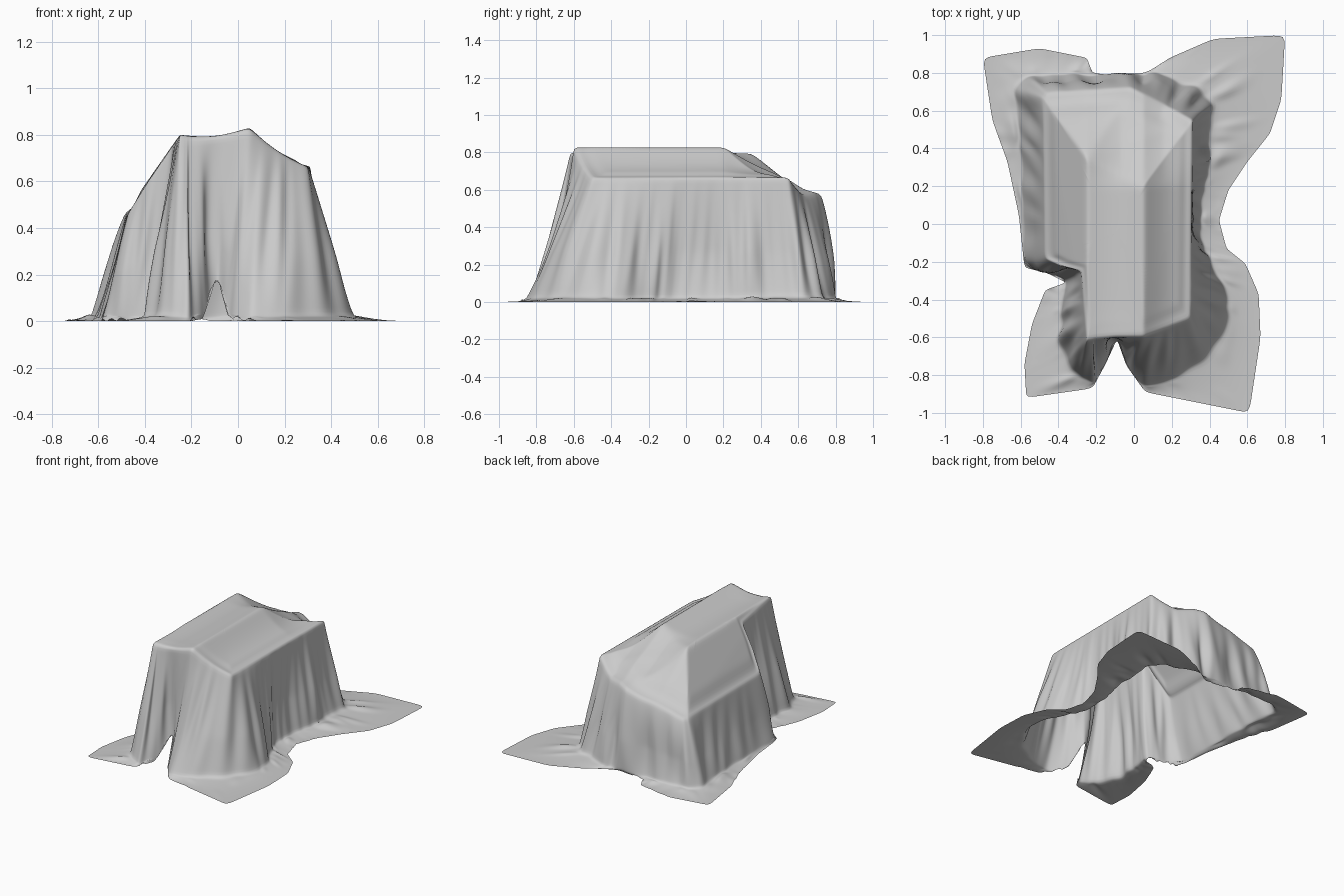
import bpy, bmesh, math
from mathutils import Vector, noise
from mathutils.bvhtree import BVHTree

default_cube = bpy.data.objects.get("Cube")
if default_cube:
    bpy.data.objects.remove(default_cube, do_unlink=True)

ROWS = 34             # control rows around the cloth
STEPS = 12            # spokes per control row
COUNT = ROWS * STEPS
TOP_RINGS, WALL_RINGS, FLOOR_RINGS = 34, 34, 16


def clamp(value):
    return max(0.0, min(1.0, value))


def track(keys, passes):
    """Closed loop of points, interpolated between keyed rows and softened."""
    rows = sorted(keys)
    points = []
    for start, end in zip(rows, rows[1:] + [ROWS + rows[0]]):
        a, b = Vector(keys[start]) / 100, Vector(keys[end % ROWS]) / 100
        total = (end - start) * STEPS
        points += [a.lerp(b, i / total) for i in range(total)]
    for _ in range(passes):
        points = [(points[i - 1] + points[i] * 2 + points[(i + 1) % COUNT]) / 4
                  for i in range(COUNT)]
    return points


# Upper edge, where the cloth turns down from the hidden boxes
rim = track({0: (-9, -60, 81), 1: (5, -60, 83), 4: (30, -50, 67),
             13: (31, 55, 67), 15: (16, 63, 60), 17: (-2, 72, 59),
             20: (-46, 69, 47), 21: (-48, 66, 47), 25: (-47, -18, 47),
             26: (-39, -22, 60), 27: (-28, -25, 76),
             31: (-25, -62, 80), 33: (-20, -61, 80)}, 2)

# Line where the wall meets the ground, lifted at the front gap
foot = track({0: (-9, -61, 19), 1: (-4, -73, 3), 2: (5, -87, 2),
              3: (22, -80, 2), 4: (40, -68, 2), 5: (51, -48, 2),
              6: (47, -33, 2), 7: (40, -20, 2), 8: (36, -9, 2),
              9: (36, 3, 2), 11: (39, 34, 2), 13: (42, 60, 2),
              14: (37, 71, 2), 16: (9, 80, 2), 17: (-2, 79, 2),
              19: (-35, 80, 2), 20: (-51, 80, 2), 21: (-63, 73, 2),
              22: (-61, 53, 2), 23: (-59, 35, 2), 25: (-58, -21, 2),
              26: (-46, -25, 2), 27: (-36, -29, 2), 29: (-38, -50, 2),
              30: (-39, -65, 2), 31: (-33, -77, 2), 32: (-22, -84, 2),
              33: (-15, -73, 3)}, 8)

# Free edge of the cloth
hem = track({0: (-9, -61, 19), 1: (-4, -75, 1), 2: (6, -89, 0),
             4: (61, -100, 0), 5: (67, -60, 0), 6: (66, -37, 0),
             7: (59, -21, 0), 8: (49, -13, 0), 9: (45, 2, 0),
             10: (50, 18, 0), 11: (60, 33, 0), 12: (72, 48, 0),
             13: (78, 66, 0), 14: (80, 100, 0), 15: (42, 98, 0),
             16: (19, 88, 0), 17: (2, 77, 0), 18: (-22, 80, 0),
             19: (-25, 88, 0), 20: (-50, 93, 0), 21: (-80, 88, 0),
             22: (-75, 55, 0), 23: (-67, 33, 0), 24: (-61, 5, 0),
             25: (-58, -23, 0), 26: (-46, -26, 0), 27: (-36, -31, 0),
             28: (-47, -35, 0), 29: (-54, -53, 0), 30: (-58, -74, 0),
             31: (-57, -92, 0), 32: (-22, -87, 0), 33: (-15, -74, 1)}, 2)

# Hidden supports: the cloth is stretched over their hull
supports = [(5, -60, 83), (5, 20, 83), (-25, -62, 80), (-25, 35, 80),
            (30, -50, 67), (31, 55, 67), (-2, 72, 59), (-48, 66, 47),
            (-47, -18, 47)]
hull = bmesh.new()
for p in supports:
    hull.verts.new(Vector(p) / 100)
bmesh.ops.convex_hull(hull, input=hull.verts)
hull_tree = BVHTree.FromBMesh(hull)
hull.free()


def sag(p):
    """Dip of the cloth between neighbouring ridges and down the back slope."""
    dip = 0.0
    for low, high, depth in ((-0.25, 0.05, 0.022), (0.05, 0.31, 0.026)):
        if low < p.x < high:
            dip = depth * math.sin(math.pi * (p.x - low) / (high - low))
    if 0.2 < p.y < 0.7:
        side = clamp((p.x + 0.27) / 0.2) * clamp((0.31 - p.x) / 0.15)
        dip += 0.035 * side * math.sin(math.pi * (p.y - 0.2) / 0.5)
    return dip


def top_point(edge, t):
    p = Vector((-0.1, -0.05, 0)).lerp(edge, t)
    hit = hull_tree.ray_cast(Vector((p.x, p.y, 2)), Vector((0, 0, -1)))[0]
    p.z = hit.z if hit else edge.z
    p.z += (edge.z - p.z) * clamp((t - 0.85) / 0.15)
    p.z -= sag(p) * (1 - 0.4 * t ** 8)
    return p


def fold(i, tightness, depth):
    """Seamless noise around the cloth."""
    a = math.tau * i / COUNT
    r = tightness * ROWS / math.tau
    return noise.noise(Vector((r * math.cos(a), r * math.sin(a), depth)))


def outward(i):
    d = foot[(i + 6) % COUNT] - foot[i - 6]
    return Vector((d.y, -d.x, 0)).normalized()


def wall_point(i, t):
    edge, base = top_point(rim[i], 1), foot[i]
    p = edge.lerp(base, 0.92 * t + 0.08 * t ** 4)
    p.z = edge.z + (base.z - edge.z) * t
    ripple = 0.03 * fold(i, 0.8, t * 0.5) + 0.03 * fold(i, 2.0, t * 0.7)
    crease = 0.03 * (0.25 - abs(fold(i, 1.3, 4 + t * 0.4)))
    strength = min(1, t * 1.6) * (1 - 0.5 * t ** 6)
    # The back hangs fuller than the other sides
    bulge = 0.02 * clamp((edge.y - 0.6) / 0.08) * math.sin(math.pi * t ** 0.7)
    return p + outward(i) * ((ripple + crease) * strength + bulge)


def floor_point(i, s):
    start = wall_point(i, 1)
    p = start.lerp(hem[i], s)
    spread = (hem[i] - foot[i]).length
    wrinkle = max(0, fold(i, 2.2, 9 + s)) * (1 - s) ** 1.5 * 0.05
    ruffle = max(0, fold(i, 3.5, 14)) * 0.06 * max(0, 1 - spread / 0.15)
    p.z = max(0, start.z + (hem[i].z - start.z) * (1 - (1 - s) ** 2))
    p.z += wrinkle * min(1, 4 * s) + ruffle * s
    return p


# Draped cloth: rings running from the top centre out to the free edge
rings = [[top_point(e, k / TOP_RINGS) for e in rim] for k in range(1, TOP_RINGS)]
rings += [[wall_point(i, k / WALL_RINGS) for i in range(COUNT)]
          for k in range(WALL_RINGS + 1)]
rings += [[floor_point(i, k / FLOOR_RINGS) for i in range(COUNT)]
          for k in range(1, FLOOR_RINGS + 1)]

bm = bmesh.new()
centre = bm.verts.new(top_point(rim[0], 0))
loops = [[bm.verts.new(p) for p in ring] for ring in rings]
for i in range(COUNT):
    j = (i + 1) % COUNT
    bm.faces.new((centre, loops[0][i], loops[0][j]))
    for inner, outer in zip(loops, loops[1:]):
        bm.faces.new((inner[i], outer[i], outer[j], inner[j]))

# Soften everything but the free edge
soft = [v for v in bm.verts if not v.is_boundary]
for _ in range(3):
    bmesh.ops.smooth_vert(bm, verts=soft, factor=0.5,
                          use_axis_x=True, use_axis_y=True, use_axis_z=True)
for v in bm.verts:
    v.co.z = max(v.co.z, 0)

mesh = bpy.data.meshes.new("draped_cloth")
bm.to_mesh(mesh)
bm.free()
cloth = bpy.data.objects.new("draped_cloth", mesh)
bpy.context.collection.objects.link(cloth)

# Plain grey fabric
grey = bpy.data.materials.new("grey_fabric")
grey.use_nodes = True
colour = (0.6, 0.6, 0.6, 1)
grey.diffuse_color = colour
grey.node_tree.nodes["Principled BSDF"].inputs["Base Color"].default_value = colour
mesh.materials.append(grey)

bpy.ops.object.select_all(action="DESELECT")
cloth.select_set(True)
bpy.context.view_layer.objects.active = cloth
bpy.ops.object.shade_smooth_by_angle(angle=math.radians(60))
